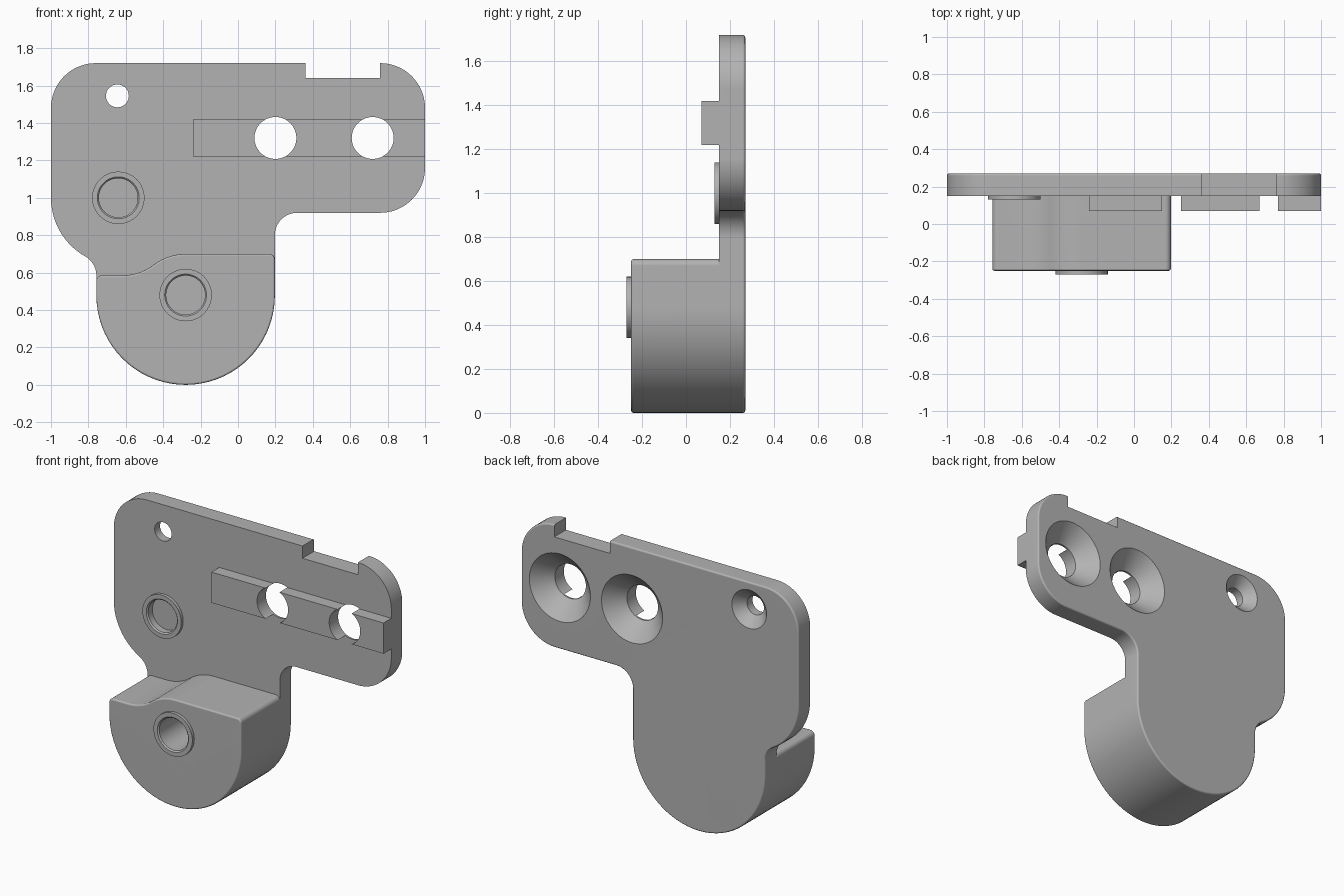
import bpy, bmesh, math

if "Cube" in bpy.data.objects:
    bpy.data.objects.remove(bpy.data.objects["Cube"], do_unlink=True)

grey = bpy.data.materials.new("plain grey")
grey.use_nodes = True
grey.diffuse_color = (0.45, 0.45, 0.45, 1)
grey.node_tree.nodes["Principled BSDF"].inputs["Base Color"].default_value = grey.diffuse_color

PLATE_FRONT, PLATE_BACK, BLOCK_FRONT = 0.15, 0.27, -0.25


def arc(cx, cz, r, start, end):
    """Points of an arc in the x-z plane, angles in degrees."""
    n = max(4, round(abs(end - start) / 5))
    angles = [math.radians(start + (end - start) * i / n) for i in range(n + 1)]
    return [(cx + r * math.cos(a), cz + r * math.sin(a)) for a in angles]


def finish(name, bm):
    bmesh.ops.recalc_face_normals(bm, faces=bm.faces)
    mesh = bpy.data.meshes.new(name)
    bm.to_mesh(mesh)
    bm.free()
    mesh.materials.append(grey)
    ob = bpy.data.objects.new(name, mesh)
    bpy.context.collection.objects.link(ob)
    return ob


def extrude(name, outline, y0, y1, round_y=None):
    """Extrude an outline along y, rounding the rim at round_y."""
    bm = bmesh.new()
    face = bm.faces.new([bm.verts.new((x, y0, z)) for x, z in outline])
    new = bmesh.ops.extrude_face_region(bm, geom=[face])["geom"]
    for v in new:
        if isinstance(v, bmesh.types.BMVert):
            v.co.y = y1
    if round_y is not None:
        rim = [e for e in bm.edges if all(abs(v.co.y - round_y) < 1e-5 for v in e.verts)]
        bmesh.ops.bevel(bm, geom=rim, offset=0.011, segments=3, profile=0.5, affect='EDGES')
    return finish(name, bm)


def box(name, x0, x1, y0, y1, z0, z1):
    return extrude(name, [(x0, z0), (x1, z0), (x1, z1), (x0, z1)], y0, y1)


def lathe(name, cx, cz, profile, closed=False, n=64):
    """Turn a profile of (radius, y) around an axis along y."""
    bm = bmesh.new()
    rings = []
    for r, y in profile:
        turn = [2 * math.pi * i / n for i in range(n)]
        rings.append([bm.verts.new((cx + r * math.cos(a), y, cz + r * math.sin(a))) for a in turn])
    pairs = list(zip(rings, rings[1:]))
    if closed:
        pairs.append((rings[-1], rings[0]))
    else:
        bm.faces.new(rings[0])
        bm.faces.new(rings[-1])
    for a, b in pairs:
        for i in range(n):
            j = (i + 1) % n
            bm.faces.new((a[i], a[j], b[j], b[i]))
    return finish(name, bm)


def cut(ob, cutter):
    cutter.hide_render = True
    mod = ob.modifiers.new("cut", 'BOOLEAN')
    mod.operation, mod.solver, mod.object = 'DIFFERENCE', 'EXACT', cutter
    bpy.context.view_layer.objects.active = ob
    bpy.ops.object.modifier_apply(modifier=mod.name)


# Main plate with its rounded back rim
bowl = arc(-0.28, 0.477, 0.477, 180, 360)
plate = extrude("mounting_plate", bowl
                + arc(0.317, 0.80, 0.12, 180, 90)
                + arc(0.76, 1.16, 0.24, -90, 0)
                + arc(0.76, 1.48, 0.24, 0, 90)
                + arc(-0.76, 1.48, 0.24, 90, 180)
                + arc(-0.64, 1.0, 0.36, 180, 240.4)
                + arc(-0.877, 0.583, 0.12, 60.4, 0),
                PLATE_FRONT, PLATE_BACK, PLATE_BACK)

# Thick block with a stepped, curved top
block = extrude("pivot_block", bowl
                + arc(0.167, 0.67, 0.03, 0, 90)
                + arc(-0.28, 0.42, 0.28, 90, 127.4)
                + arc(-0.62, 0.865, 0.28, -52.6, -90)
                + arc(-0.727, 0.555, 0.03, 90, 180),
                BLOCK_FRONT, PLATE_FRONT, BLOCK_FRONT)

# Locating rail across the front
rail = box("locating_rail", -0.24, 1.0, 0.07, PLATE_FRONT, 1.22, 1.42)

cutters = []
# Notch in the top edge
notch = box("notch_cutter", 0.36, 0.76, 0, 0.4, 1.64, 1.9)
cut(plate, notch)
cutters.append(notch)

# Screw holes, countersunk from the back
for x, z, r, sink in ((0.2, 1.32, 0.112, 0.22), (0.72, 1.32, 0.112, 0.22), (-0.645, 1.545, 0.061, 0.125)):
    hole = lathe("screw_cutter", x, z,
                 [(r, -0.1), (r, PLATE_BACK - (sink - r)), (sink + 0.02, PLATE_BACK + 0.02)])
    cut(plate, hole)
    if r > 0.1:
        cut(rail, hole)
    cutters.append(hole)

# Raised rings around the blind pivot holes
rings = []
for name, x, z, base, depth, body in (("plate", -0.64, 1.0, PLATE_FRONT, 0.03, plate),
                                      ("block", -0.28, 0.48, BLOCK_FRONT, 0.3, block)):
    top = base - 0.02
    rings.append(lathe(name + "_ring", x, z, [(0.14, base), (0.14, top), (0.112, top),
                                              (0.104, top + 0.008), (0.104, base)], closed=True))
    hole = lathe("blind_cutter", x, z, [(0.104, base - 0.05), (0.104, base + depth)])
    cut(body, hole)
    cutters.append(hole)

for c in cutters:
    bpy.data.objects.remove(c, do_unlink=True)

# Smooth the curved walls and keep the edges crisp
for ob in [plate, block, rail] + rings:
    bpy.ops.object.select_all(action='DESELECT')
    ob.select_set(True)
    bpy.context.view_layer.objects.active = ob
    bpy.ops.object.shade_smooth_by_angle(angle=math.radians(32))
    weighted = ob.modifiers.new("even_normals", 'WEIGHTED_NORMAL')
    weighted.keep_sharp = True
